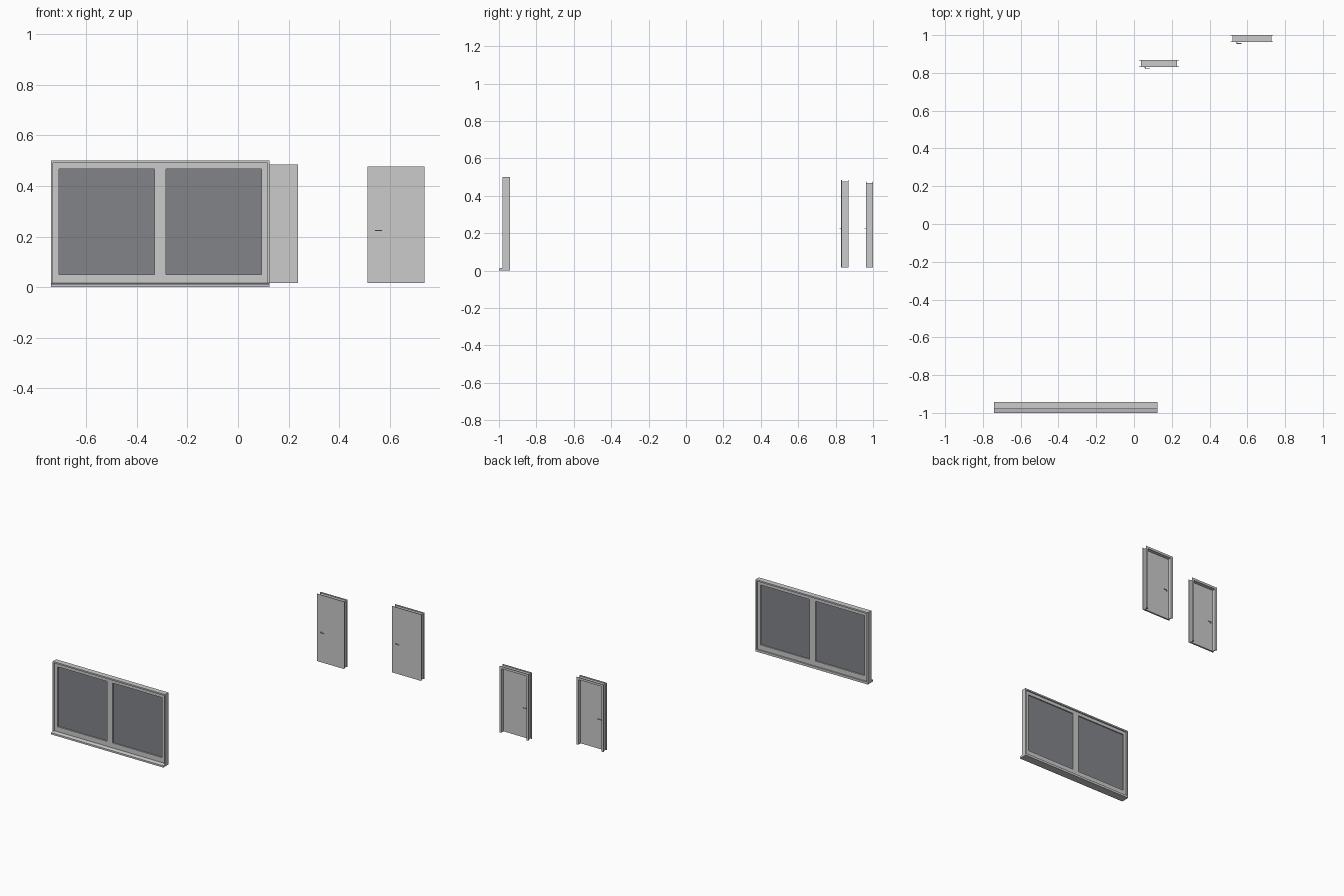
import bpy, bmesh, math
from mathutils import Matrix

if "Cube" in bpy.data.objects:
    bpy.data.objects.remove(bpy.data.objects["Cube"])

glass_mat = bpy.data.materials.new("dark_glass")
glass_mat.diffuse_color = (0.22, 0.23, 0.25, 1)
glass_mat.use_nodes = True
glass_mat.node_tree.nodes["Principled BSDF"].inputs["Base Color"].default_value = glass_mat.diffuse_color


def finish(name, bm, mat=None):
    bmesh.ops.recalc_face_normals(bm, faces=bm.faces)
    me = bpy.data.meshes.new(name)
    bm.to_mesh(me)
    bm.free()
    ob = bpy.data.objects.new(name, me)
    bpy.context.collection.objects.link(ob)
    if mat:
        me.materials.append(mat)
    return ob


def extrude_profile(name, pts, vec):
    """Closed planar outline pushed along vec."""
    bm = bmesh.new()
    face = bm.faces.new([bm.verts.new(p) for p in pts])
    geo = bmesh.ops.extrude_face_region(bm, geom=[face])["geom"]
    bmesh.ops.translate(bm, vec=vec, verts=[v for v in geo if isinstance(v, bmesh.types.BMVert)])
    return finish(name, bm)


def box(name, x0, x1, y0, y1, z0, z1, mat=None):
    bm = bmesh.new()
    bmesh.ops.create_cube(bm, size=1)
    for v in bm.verts:
        v.co = ((x0 + x1) / 2 + v.co.x * (x1 - x0),
                (y0 + y1) / 2 + v.co.y * (y1 - y0),
                (z0 + z1) / 2 + v.co.z * (z1 - z0))
    return finish(name, bm, mat)


def ring(name, x0, x1, y0, y1, z0, z1, side, bottom, top):
    """Rectangular frame lying in the xz plane."""
    bm = bmesh.new()
    outer = [(x0, z0), (x1, z0), (x1, z1), (x0, z1)]
    inner = [(x0 + side, z0 + bottom), (x1 - side, z0 + bottom),
             (x1 - side, z1 - top), (x0 + side, z1 - top)]
    loops = [[bm.verts.new((x, y, z)) for x, z in pts]
             for pts, y in ((outer, y0), (outer, y1), (inner, y1), (inner, y0))]
    for a, b in zip(loops, loops[1:] + loops[:1]):
        for i in range(4):
            j = (i + 1) % 4
            bm.faces.new((a[i], a[j], b[j], b[i]))
    return finish(name, bm)


def arch(name, x0, x1, y0, y1, z0, z1, w):
    """Three-sided door surround, open at the floor."""
    pts = [(x0, z0), (x0, z1), (x1, z1), (x1, z0),
           (x1 - w, z0), (x1 - w, z1 - w), (x0 + w, z1 - w), (x0 + w, z0)]
    return extrude_profile(name, [(x, y0, z) for x, z in pts], (0, y1 - y0, 0))


def rod(name, x, y0, y1, z, r):
    bm = bmesh.new()
    bmesh.ops.create_cone(bm, cap_ends=True, segments=16, radius1=r, radius2=r, depth=y1 - y0,
                          matrix=Matrix.Translation((x, (y0 + y1) / 2, z))
                          @ Matrix.Rotation(math.pi / 2, 4, 'X'))
    ob = finish(name, bm)
    bpy.context.view_layer.objects.active = ob
    ob.select_set(True)
    bpy.ops.object.shade_smooth_by_angle()
    ob.select_set(False)


# Window: outer frame, projecting sill, two glazed sashes
X0, X1 = -0.74, 0.125
ring("window_frame", X0, X1, -0.98, -0.942, 0.004, 0.5, 0.009, 0.012, 0.01)
extrude_profile("window_sill", [(X0, -1, 0), (X0, -0.942, 0), (X0, -0.942, 0.006),
                                (X0, -0.98, 0.016), (X0, -1, 0.012)], (X1 - X0, 0, 0))
mid = (X0 + X1) / 2
for side, a, b in (("left", X0 + 0.009, mid), ("right", mid, X1 - 0.009)):
    ring(side + "_sash", a, b, -0.971, -0.951, 0.016, 0.49, 0.0225, 0.034, 0.023)
    box(side + "_glass", a + 0.022, b - 0.022, -0.963, -0.959, 0.049, 0.468, glass_mat)


# Doors: jamb between two thin trims, leaf flush with the front, lever on both faces
def door(tag, x0, x1, y0, y1, ztop):
    z0 = 0.016
    arch(tag + "_front_trim", x0, x1, y0, y0 + 0.003, z0, ztop, 0.013)
    arch(tag + "_back_trim", x0, x1, y1 - 0.003, y1, z0, ztop, 0.016)
    arch(tag + "_jamb", x0 + 0.009, x1 - 0.009, y0 + 0.003, y1 - 0.003, z0, ztop - 0.008, 0.007)
    leaf_back = y0 + 0.012
    box(tag + "_leaf", x0 + 0.013, x1 - 0.013, y0, leaf_back, z0, ztop - 0.013)
    hx, hz = x0 + 0.032, 0.224
    for side, y, s in (("front", y0, -1), ("back", leaf_back, 1)):
        name = f"{tag}_{side}"
        rod(name + "_rosette", hx, *sorted((y, y + s * 0.0015)), hz, 0.005)
        rod(name + "_stem", hx, *sorted((y, y + s * 0.008)), hz, 0.002)
        box(name + "_lever", hx - 0.002, hx + 0.026,
            *sorted((y + s * 0.006, y + s * 0.009)), hz - 0.002, hz + 0.002)


door("near_door", 0.027, 0.237, 0.83, 0.868, 0.484)
door("far_door", 0.512, 0.737, 0.963, 1.0, 0.477)
